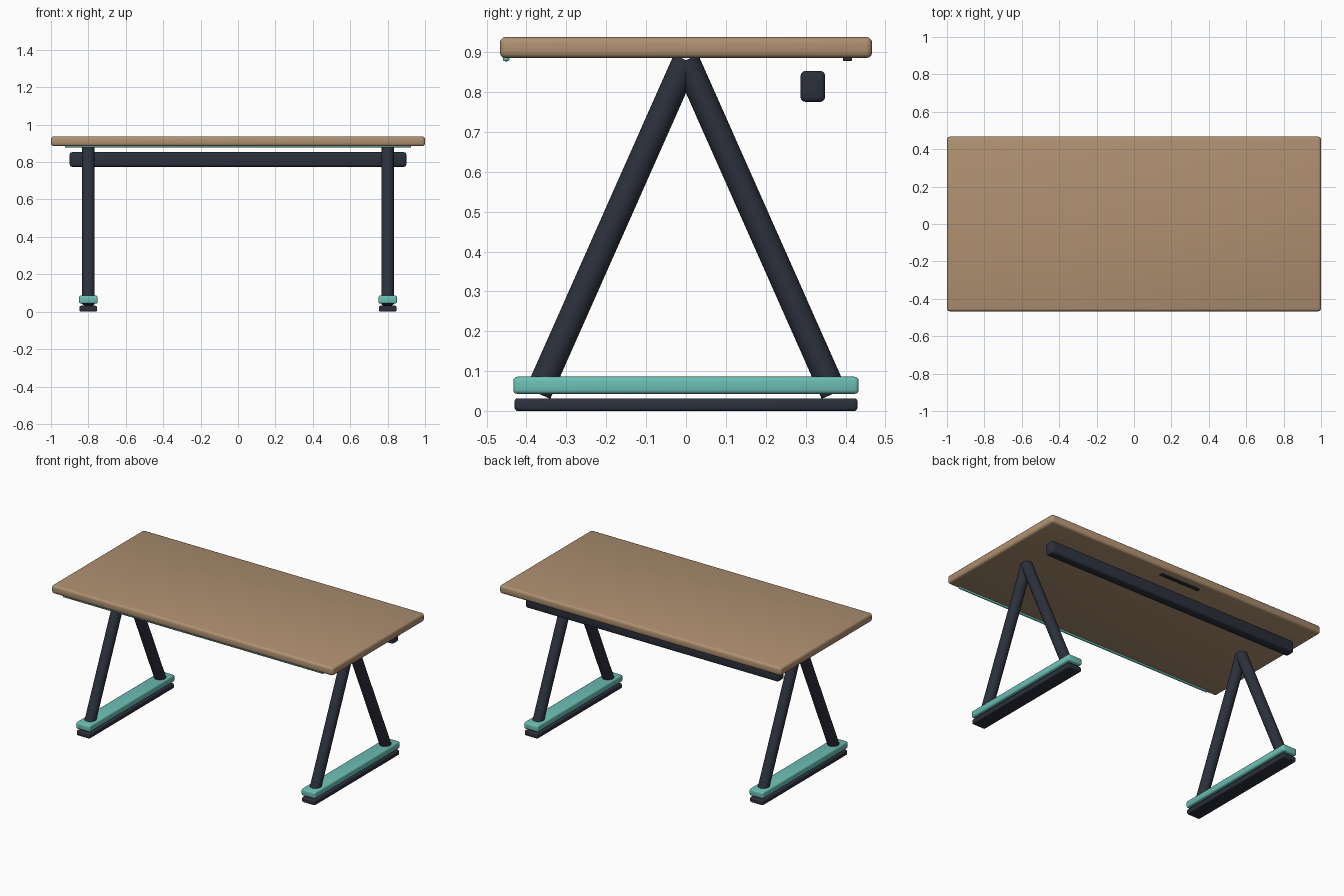
import bpy, math
from mathutils import Vector

if "Cube" in bpy.data.objects:
    bpy.data.objects.remove(bpy.data.objects["Cube"])


def material(name, rgb):
    m = bpy.data.materials.new(name)
    m.diffuse_color = (*rgb, 1)
    m.use_nodes = True
    m.node_tree.nodes["Principled BSDF"].inputs["Base Color"].default_value = m.diffuse_color
    return m


WOOD = material("wood", (0.43, 0.28, 0.165))
DARK = material("dark_metal", (0.025, 0.03, 0.045))
TEAL = material("teal", (0.15, 0.52, 0.46))


def finish(ob, name, mat, angle=35):
    ob.name = name
    ob.data.materials.append(mat)
    bpy.ops.object.shade_smooth_by_angle(angle=math.radians(angle))
    return ob


def box(name, x, y, z, mat, bevel):
    """Rounded box from (min, max) extents on each axis."""
    ext = (x, y, z)
    bpy.ops.mesh.primitive_cube_add(size=1, location=[(a + b) / 2 for a, b in ext])
    ob = bpy.context.object
    ob.scale = [b - a for a, b in ext]
    bpy.ops.object.transform_apply(location=False, rotation=False, scale=True)
    mod = ob.modifiers.new("rounded_edges", "BEVEL")
    mod.width = bevel
    mod.segments = 3
    bpy.ops.object.modifier_apply(modifier=mod.name)
    return finish(ob, name, mat)


def tube(name, start, end, radius, mat):
    a, b = Vector(start), Vector(end)
    bpy.ops.mesh.primitive_cylinder_add(vertices=32, radius=radius,
                                        depth=(b - a).length, location=(a + b) / 2)
    ob = bpy.context.object
    ob.rotation_euler = (b - a).to_track_quat("Z", "Y").to_euler()
    return finish(ob, name, mat)


# Table top, with front edge strip and rear cable slot underneath
box("table_top", (-1, 1), (-0.467, 0.467), (0.885, 0.938), WOOD, 0.015)
box("front_edge_strip", (-0.925, 0.925), (-0.459, -0.443), (0.877, 0.893), TEAL, 0.005)
box("cable_slot", (-0.14, 0.14), (0.394, 0.416), (0.878, 0.89), DARK, 0.002)

# Rear beam
box("rear_beam", (-0.9, 0.9), (0.287, 0.349), (0.775, 0.853), DARK, 0.013)

# A-frame legs with foot bar and floor pad on each side
for side, sx in (("left", -1), ("right", 1)):
    x = 0.8 * sx
    for end, sy in (("front", -1), ("back", 1)):
        tube(f"{side}_{end}_leg", (x, 0.371 * sy, 0.044), (x, 0, 0.88), 0.0335, DARK)
    box(f"{side}_foot_bar", (x - 0.05, x + 0.05), (-0.433, 0.433), (0.043, 0.086), TEAL, 0.01)
    box(f"{side}_floor_pad", (x - 0.047, x + 0.047), (-0.43, 0.43), (0, 0.032), DARK, 0.008)
